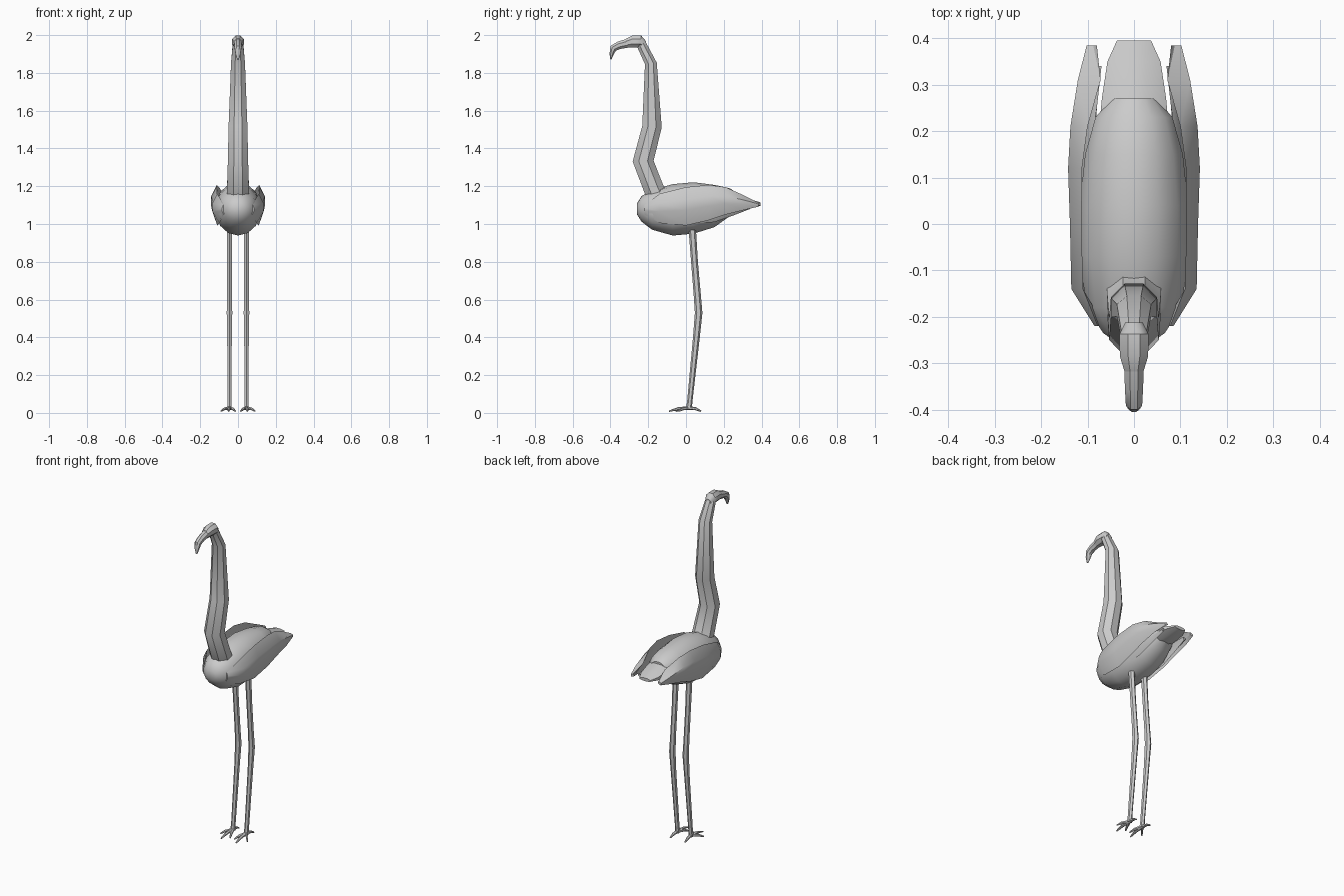
import bpy, bmesh, math
from mathutils import Vector


def finish(name, bm, angle=40):
    bmesh.ops.recalc_face_normals(bm, faces=bm.faces)
    me = bpy.data.meshes.new(name)
    bm.to_mesh(me)
    bm.free()
    ob = bpy.data.objects.new(name, me)
    bpy.context.collection.objects.link(ob)
    bpy.ops.object.select_all(action='DESELECT')
    ob.select_set(True)
    bpy.context.view_layer.objects.active = ob
    bpy.ops.object.shade_smooth_by_angle(angle=math.radians(angle))
    return ob


def skin(name, rings, angle=40):
    """Join rings of points into a closed skin."""
    bm = bmesh.new()
    vs = [[bm.verts.new(p) for p in r] for r in rings]
    n = len(vs[0])
    for a, b in zip(vs, vs[1:]):
        for i in range(n):
            j = (i + 1) % n
            bm.faces.new((a[i], a[j], b[j], b[i]))
    bm.faces.new(vs[0])
    bm.faces.new(vs[-1])
    return finish(name, bm, angle)


def tube(name, path, n=8, straight=False):
    """Path of (x, y, z, half width, half depth); rings follow the path."""
    pts = [Vector(p[:3]) for p in path]
    rings = []
    for k, p in enumerate(path):
        t = pts[min(k + 1, len(pts) - 1)] - pts[max(k - 1, 0)]
        if straight:
            t = Vector((0, 1, 0))
        t.x = 0
        up = t.normalized().cross(Vector((1, 0, 0)))
        rings.append([pts[k] + Vector((p[3] * math.cos(a), 0, 0)) + up * p[4] * math.sin(a)
                      for a in [2 * math.pi * (i + .5) / n for i in range(n)]])
    return skin(name, rings)


def feather(name, stations, side, thick):
    """Curved shell from (y, top z, bottom z, top x, outer x, bottom x)."""
    rings = []
    for y, zt, zb, xt, xo, xb in stations:
        h = zt - zb
        ring = [(xt, zt), (xo, zb + .68 * h), (xo, zb + .4 * h), (xb, zb),
                (xo - thick, zb + .4 * h), (xo - thick, zb + .68 * h)]
        rings.append([(side * x, y, z) for x, z in ring])
    return skin(name, rings, 35)


# Body and tail
tube("body", [(0, -.26, 1.08, .032, .028), (0, -.235, 1.08, .068, .068),
              (0, -.18, 1.075, .105, .105), (0, -.07, 1.075, .12, .136),
              (0, .04, 1.085, .12, .136), (0, .15, 1.095, .108, .112),
              (0, .23, 1.115, .085, .075), (0, .27, 1.125, .05, .04)], 14, True)
tube("tail", [(0, .16, 1.12, .085, .06), (0, .27, 1.115, .075, .04),
              (0, .35, 1.107, .062, .022), (0, .395, 1.105, .04, .01)], 8, True)

# Neck, head and hooked beak
tube("neck", [(0, -.13, 1.10, .064, .06), (0, -.168, 1.18, .063, .058),
              (0, -.227, 1.333, .058, .06), (0, -.18, 1.515, .054, .056),
              (0, -.186, 1.85, .04, .034), (0, -.238, 1.955, .03, .028)], 8)
tube("head", [(0, -.212, 1.95, .02, .02), (0, -.237, 1.965, .034, .035),
              (0, -.285, 1.966, .033, .034), (0, -.318, 1.957, .022, .026)], 8, True)
tube("beak", [(0, -.305, 1.958, .023, .026), (0, -.355, 1.946, .021, .022),
              (0, -.385, 1.93, .019, .021), (0, -.394, 1.90, .014, .012),
              (0, -.398, 1.872, .005, .004)], 8)

WING = [(-.22, 1.10, 1.05, .078, .085, .075), (-.14, 1.16, 1.005, .11, .135, .098),
        (0, 1.195, .992, .113, .138, .11), (.12, 1.207, 1.02, .112, .142, .115),
        (.21, 1.195, 1.05, .10, .137, .115), (.31, 1.15, 1.075, .072, .121, .112),
        (.385, 1.112, 1.092, .088, .102, .098)]
UNDER = [(.0, 1.10, 1.0, .10, .115, .09), (.15, 1.12, 1.01, .095, .112, .085),
         (.25, 1.11, 1.045, .08, .10, .08), (.34, 1.10, 1.08, .07, .085, .075)]

for side, label in ((1, "left"), (-1, "right")):
    # Folded wing with a lower feather layer
    feather(label + "_wing", WING, side, .022)
    feather(label + "_under_feathers", UNDER, side, .015)
    # Leg
    x = side * .045
    tube(label + "_leg", [(x, .03, 1.02, .017, .02), (x, .045, .80, .015, .018),
                          (x, .06, .62, .015, .019), (x, .067, .53, .017, .02),
                          (x, .055, .40, .014, .018), (x, .02, .06, .012, .014),
                          (x, .015, .02, .014, .016)], 6)
    # Three front toes and one back toe
    for i, (dx, y) in enumerate([(-.03, -.055), (.005, -.09), (.045, -.04), (.005, .08)]):
        tube(f"{label}_toe_{i + 1}",
             [(x, .015, .026, .011, .01), (x + side * dx * .55, .015 + (y - .015) * .55, .022, .009, .008),
              (x + side * dx, y, .009, .004, .004)], 6)
